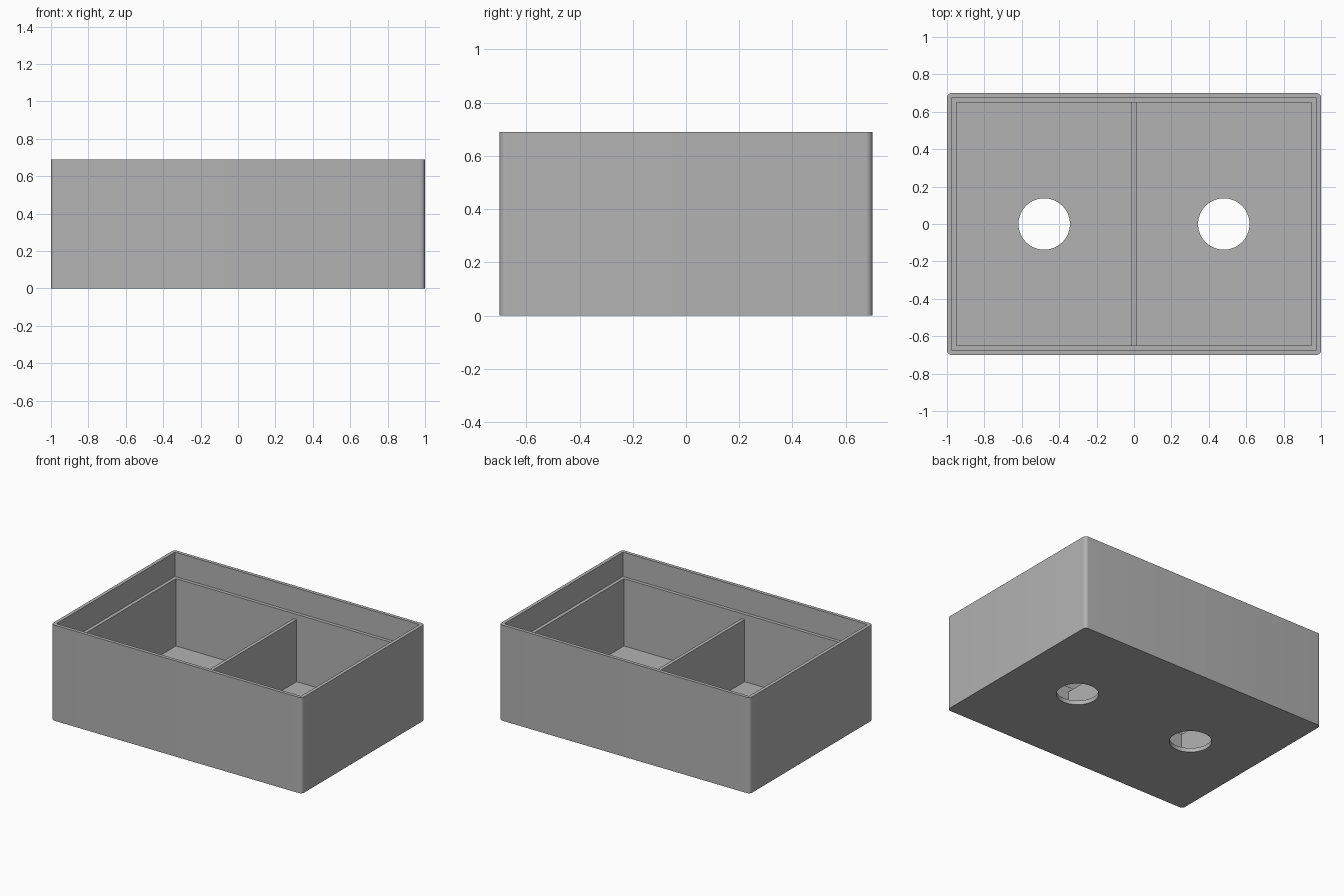
import bpy, bmesh, math

if "Cube" in bpy.data.objects:
    bpy.data.objects.remove(bpy.data.objects["Cube"], do_unlink=True)

WIDTH, DEPTH, HEIGHT = 2.0, 1.4, 0.69
WALL, LIP = 0.05, 0.025
FLOOR, LEDGE, DIVIDER = 0.03, 0.515, 0.478

grey = bpy.data.materials.new("plain grey")
grey.use_nodes = True
colour = (0.45, 0.45, 0.45, 1)
grey.diffuse_color = colour
grey.node_tree.nodes["Principled BSDF"].inputs["Base Color"].default_value = colour


def block(name, sx, sy, z0, z1, radius=0):
    """Box between two heights, optionally with rounded upright edges."""
    bm = bmesh.new()
    bmesh.ops.create_cube(bm, size=1)
    for v in bm.verts:
        v.co = (v.co.x * sx, v.co.y * sy, z0 if v.co.z < 0 else z1)
    if radius:
        upright = [e for e in bm.edges
                   if abs(e.verts[0].co.z - e.verts[1].co.z) > 0.01]
        bmesh.ops.bevel(bm, geom=upright, offset=radius, segments=8,
                        profile=0.5, affect='EDGES')
    mesh = bpy.data.meshes.new(name)
    bm.to_mesh(mesh)
    bm.free()
    mesh.materials.append(grey)
    obj = bpy.data.objects.new(name, mesh)
    bpy.context.collection.objects.link(obj)
    return obj


def cut(target, cutter):
    """Subtract the cutter from the target and discard it."""
    cutter.hide_render = True
    mod = target.modifiers.new("cut", 'BOOLEAN')
    mod.operation, mod.solver, mod.object = 'DIFFERENCE', 'EXACT', cutter
    bpy.context.view_layer.objects.active = target
    bpy.ops.object.modifier_apply(modifier=mod.name)
    bpy.data.objects.remove(cutter, do_unlink=True)


# Open box with a stepped rim
box = block("box", WIDTH, DEPTH, 0, HEIGHT, 0.025)
cut(box, block("cavity_cutter", WIDTH - 2 * WALL, DEPTH - 2 * WALL, FLOOR, 1))
cut(box, block("lid_recess_cutter", WIDTH - 2 * LIP, DEPTH - 2 * LIP, LEDGE, 1))

# Round hole in the floor of each compartment
for side in (-1, 1):
    bpy.ops.mesh.primitive_cylinder_add(vertices=64, radius=0.1375, depth=0.2,
                                        location=(side * 0.48, 0, 0))
    hole = bpy.context.object
    hole.name = "hole_cutter"
    hole.data.materials.append(grey)
    cut(box, hole)

# Thin wall between the compartments, ending just below the ledge
divider = block("divider", 0.025, DEPTH - 2 * WALL + 0.01, FLOOR - 0.005, DIVIDER)

# Smooth the rounded corners and holes, keep the other edges sharp
bpy.ops.object.select_all(action='DESELECT')
box.select_set(True)
bpy.context.view_layer.objects.active = box
bpy.ops.object.shade_smooth_by_angle(angle=math.radians(30))
